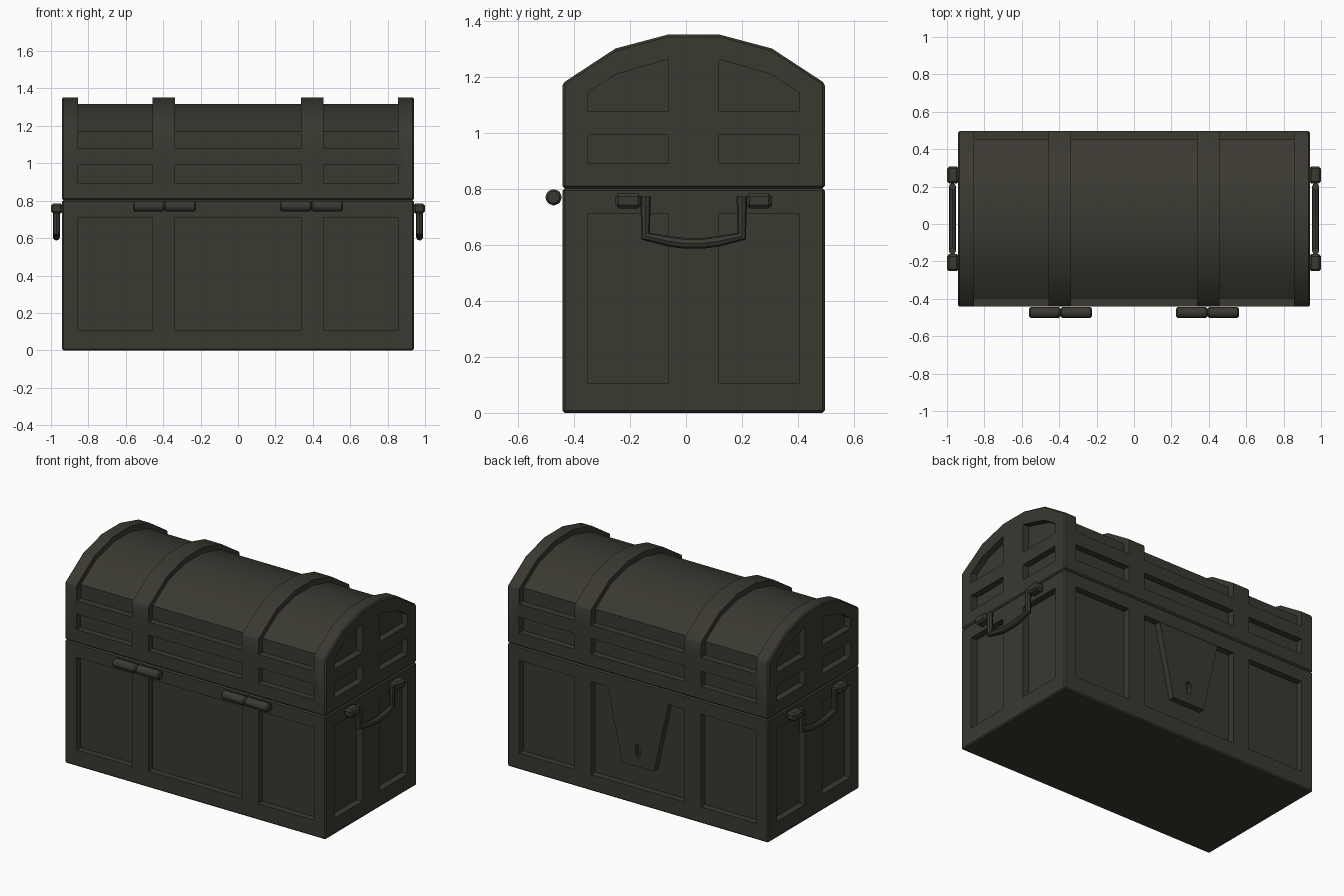
import bpy, bmesh, math

if "Cube" in bpy.data.objects:
    bpy.data.objects.remove(bpy.data.objects["Cube"])

CY = 0.0275            # middle of the chest in y
HX, HY = 0.941, 0.469  # half length and half width
SEAM, DEPTH = 0.803, 0.042

paint = bpy.data.materials.new("dark olive grey")
paint.diffuse_color = (0.042, 0.040, 0.030, 1)
paint.use_nodes = True
paint.node_tree.nodes["Principled BSDF"].inputs["Base Color"].default_value = paint.diffuse_color


def add_prism(bm, pts, axis, lo, hi):
    """Extrude a 2D outline: axis 'x' takes (y, z) points, 'y' takes (x, z)."""
    def co(p, d):
        return (d, p[0], p[1]) if axis == 'x' else (p[0], d, p[1])
    a = [bm.verts.new(co(p, lo)) for p in pts]
    b = [bm.verts.new(co(p, hi)) for p in pts]
    faces = [bm.faces.new(a), bm.faces.new(b[::-1])]
    n = len(pts)
    for i in range(n):
        j = (i + 1) % n
        faces.append(bm.faces.new((a[j], a[i], b[i], b[j])))
    bmesh.ops.recalc_face_normals(bm, faces=faces)


def rect(a0, a1, z0, z1):
    return [(a0, z0), (a1, z0), (a1, z1), (a0, z1)]


def make(name, prisms):
    bm = bmesh.new()
    for p in prisms:
        add_prism(bm, *p)
    bmesh.ops.recalc_face_normals(bm, faces=bm.faces[:])
    me = bpy.data.meshes.new(name)
    bm.to_mesh(me)
    bm.free()
    ob = bpy.data.objects.new(name, me)
    bpy.context.collection.objects.link(ob)
    me.materials.append(paint)
    return ob


def finish(ob, bevel=0, segments=1, cutter=None):
    """Bevel, cut, apply and shade."""
    if bevel:
        m = ob.modifiers.new("bevel", 'BEVEL')
        m.width, m.segments = bevel, segments
        m.limit_method, m.angle_limit = 'ANGLE', math.radians(40)
    if cutter:
        m = ob.modifiers.new("cut", 'BOOLEAN')
        m.operation, m.solver, m.object = 'DIFFERENCE', 'EXACT', cutter
    dg = bpy.context.evaluated_depsgraph_get()
    dg.update()
    me = bpy.data.meshes.new_from_object(ob.evaluated_get(dg))
    ob.modifiers.clear()
    ob.data = me
    for p in me.polygons:
        p.use_smooth = True
        p.material_index = 0
    me.set_sharp_from_angle(angle=math.radians(30))
    if cutter:
        bpy.data.objects.remove(cutter)
    return ob


def mirrored(half):
    """Full outline from the right half (half-width, z), shifted to the chest middle."""
    return [(CY + a, z) for a, z in half] + [(CY - a, z) for a, z in reversed(half)]


columns = [(-0.856, -0.456), (-0.337, 0.337), (0.456, 0.856)]


def panel_cuts(z0, z1, end_half):
    """Recess prisms for the long sides and both ends."""
    out = []
    for x0, x1 in columns:
        out.append((rect(x0, x1, z0, z1), 'y', CY - HY - 0.1, CY - HY + DEPTH))
        out.append((rect(x0, x1, z0, z1), 'y', CY + HY - DEPTH, CY + HY + 0.1))
    return out + end_cuts(end_half)


def end_cuts(half):
    out = []
    for s in (-1, 1):
        pts = [(CY + s * a, z) for a, z in half]
        out.append((pts, 'x', HX - DEPTH, HX + 0.1))
        out.append((pts, 'x', -HX - 0.1, -HX + DEPTH))
    return out


# Base box with recessed panels
base = make("chest_base", [(rect(CY - HY, CY + HY, 0, SEAM), 'x', -HX, HX)])
cut = make("base_cutter", panel_cuts(0.107, 0.711, rect(0.09, 0.378, 0.107, 0.711)))
cut.hide_render = True
finish(base, 0.008, 1, cut)

# Domed lid with straps left standing between the roof recesses
lid = make("chest_lid", [(mirrored([(HY, SEAM), (HY, 1.179), (0.28, 1.303), (0.092, 1.353)]),
                          'x', -HX, HX)])
cuts = panel_cuts(0.892, 0.994, rect(0.09, 0.378, 0.892, 0.994))
cuts += end_cuts([(0.09, 1.08), (0.378, 1.08), (0.378, 1.145), (0.28, 1.21), (0.09, 1.265)])
roof = mirrored([(0.65, 1.5), (0.65, 1.08), (0.425, 1.08),
                 (0.425, 1.169), (0.267, 1.271), (0.086, 1.317)])
cuts += [(roof, 'x', x0, x1) for x0, x1 in columns]
cut = make("lid_cutter", cuts)
cut.hide_render = True
finish(lid, 0.008, 1, cut)

# Tapered lock plate with a keyhole on the back
yb = CY + HY
plate = make("lock_plate", [([(-0.22, 0.715), (0.22, 0.715), (0.115, 0.245), (-0.115, 0.245)],
                             'y', yb - DEPTH - 0.01, yb - 0.002)])
key = [(0.022 * math.cos(math.radians(a)), 0.368 + 0.022 * math.sin(math.radians(a)))
       for a in range(-30, 211, 40)]
cut = make("keyhole_cutter", [(key + [(-0.012, 0.31), (0.012, 0.31)],
                               'y', yb - 0.032, yb + 0.1)])
cut.hide_render = True
finish(plate, 0, 1, cut)

# Hinge barrels on the front, two per hinge
r = 0.0285
ring = [(-0.4735 + r * math.cos(math.pi / 8 + i * math.pi / 4) / math.cos(math.pi / 8),
         0.771 + r * math.sin(math.pi / 8 + i * math.pi / 4) / math.cos(math.pi / 8))
        for i in range(8)]
for s, side in ((-1, "left"), (1, "right")):
    mid = s * 0.393
    hinge = make("hinge_" + side, [(ring, 'x', mid - 0.168, mid - 0.0005),
                                   (ring, 'x', mid + 0.0005, mid + 0.168)])
    finish(hinge, 0.008)

# Carrying handles on both ends
for s, side in ((-1, "left"), (1, "right")):
    lo, hi = sorted((s * (HX - 0.005), s * 1.0))
    mounts = [(rect(CY + t * 0.234 - 0.046, CY + t * 0.234 + 0.046, 0.731, 0.785), 'x', lo, hi)
              for t in (-1, 1)]
    finish(make("handle_mounts_" + side, mounts), 0.012)

    cu = bpy.data.curves.new("handle_path", 'CURVE')
    cu.dimensions = '3D'
    cu.bevel_depth, cu.bevel_resolution, cu.use_fill_caps = 0.019, 2, True
    path = mirrored([(0.172, 0.774), (0.172, 0.632), (0.09, 0.614), (0.03, 0.606)])
    sp = cu.splines.new('POLY')
    sp.points.add(len(path) - 1)
    for p, (y, z) in zip(sp.points, path):
        p.co = (s * 0.971, y, z, 1)
    cu.materials.append(paint)
    tmp = bpy.data.objects.new("handle_bar_" + side, cu)
    bpy.context.collection.objects.link(tmp)
    dg = bpy.context.evaluated_depsgraph_get()
    me = bpy.data.meshes.new_from_object(tmp.evaluated_get(dg))
    bpy.data.objects.remove(tmp)
    me.set_sharp_from_angle(angle=math.radians(30))
    bar = bpy.data.objects.new("handle_bar_" + side, me)
    bpy.context.collection.objects.link(bar)
